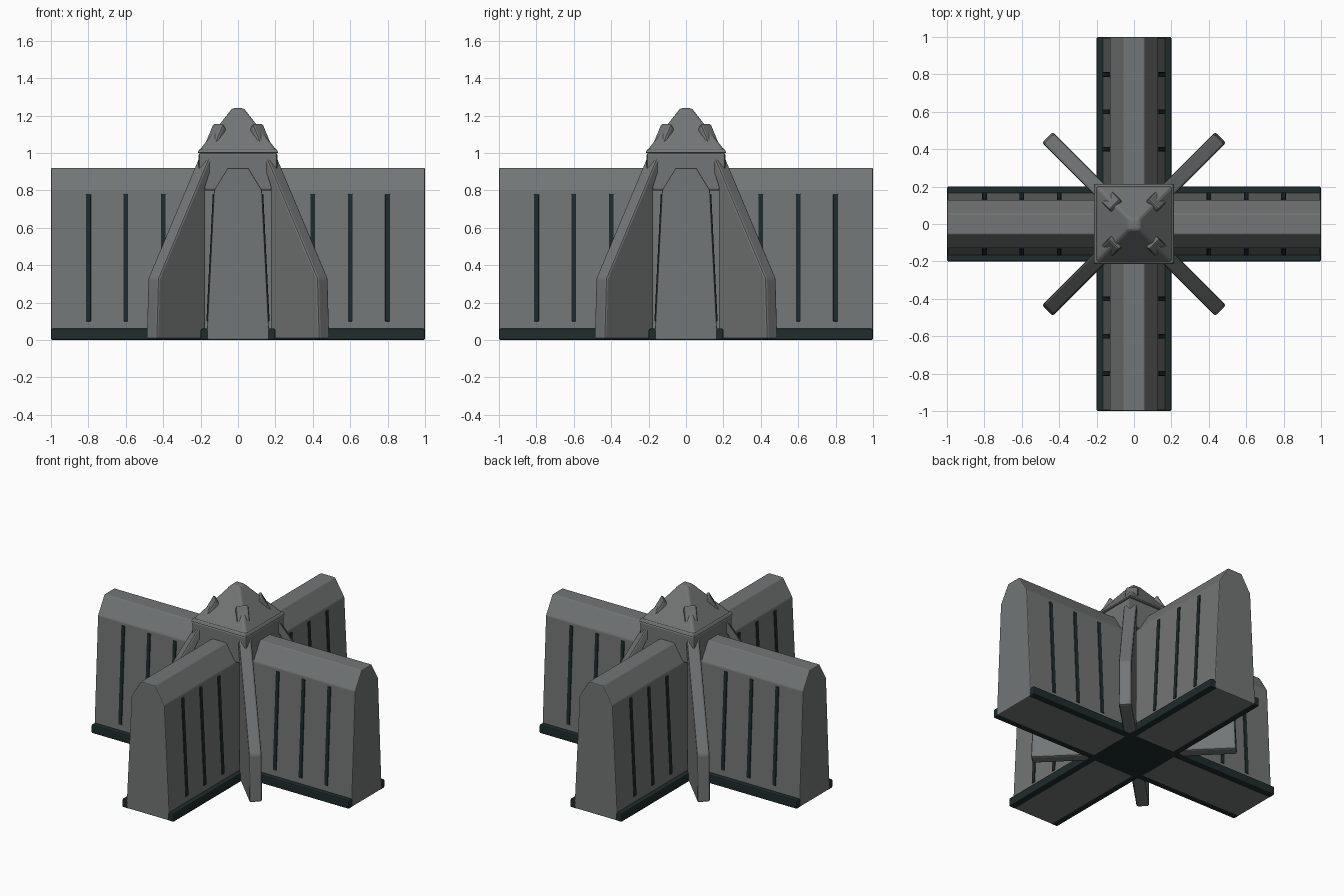
import bpy, bmesh, math
from mathutils import Matrix

if "Cube" in bpy.data.objects:
    bpy.data.objects.remove(bpy.data.objects["Cube"])


def material(name, color):
    m = bpy.data.materials.new(name)
    m.diffuse_color = (*color, 1)
    m.use_nodes = True
    m.node_tree.nodes["Principled BSDF"].inputs["Base Color"].default_value = m.diffuse_color
    return m


GREY = material("concrete_grey", (0.17, 0.18, 0.18))
DARK = material("dark_trim", (0.013, 0.025, 0.025))


def prism(name, profile, a, b, mat, frame, angle=0, bevel=0.008):
    """Extrude a 2D profile from a to b; frame maps (u, v, depth) to xyz."""
    bm = bmesh.new()
    low = [bm.verts.new(frame(u, v, a)) for u, v in profile]
    high = [bm.verts.new(frame(u, v, b)) for u, v in profile]
    bm.faces.new(low)
    bm.faces.new(high)
    n = len(profile)
    for i in range(n):
        j = (i + 1) % n
        bm.faces.new((low[i], low[j], high[j], high[i]))
    return finish(name, bm, mat, angle, bevel)


def finish(name, bm, mat, angle=0, bevel=0.008):
    bmesh.ops.recalc_face_normals(bm, faces=bm.faces)
    bm.transform(Matrix.Rotation(angle, 4, 'Z'))
    mesh = bpy.data.meshes.new(name)
    bm.to_mesh(mesh)
    bm.free()
    mesh.materials.append(mat)
    ob = bpy.data.objects.new(name, mesh)
    bpy.context.collection.objects.link(ob)
    if bevel:
        mod = ob.modifiers.new("soft_edges", 'BEVEL')
        mod.width = bevel
        mod.segments = 2
        mod.limit_method = 'ANGLE'
        mod.angle_limit = math.radians(20)
    return ob


def frustum(name, half_low, half_high, z0, z1, mat, bevel):
    bm = bmesh.new()
    bmesh.ops.create_cube(bm, size=2)
    for v in bm.verts:
        h, z = (half_high, z1) if v.co.z > 0 else (half_low, z0)
        v.co = (v.co.x * h, v.co.y * h, z)
    return finish(name, bm, mat, 0, bevel)


def along_x(u, v, d):
    return (d, u, v)


# Two crossing walls with chamfered tops
right = [(0.168, 0.002), (0.128, 0.8), (0.055, 0.92)]
wall = right + [(-u, v) for u, v in reversed(right)]
for k, label in enumerate(("x", "y")):
    turn = k * math.pi / 2
    prism(f"wall_{label}", wall, -1, 1, GREY, along_x, turn, 0.006)
    for s in (-1, 1):
        # Dark skirting along the foot of each wall
        skirt = [(s * 0.15, 0), (s * 0.2, 0), (s * 0.2, 0.06), (s * 0.15, 0.06)]
        prism(f"skirting_{label}", skirt, -1, 1, DARK, along_x, turn)
        # Upright slats following the slope of the wall
        slat = [(s * 0.15, 0.1), (s * 0.169, 0.1), (s * 0.135, 0.78), (s * 0.115, 0.78)]
        for d in (-0.8, -0.6, -0.4, 0.4, 0.6, 0.8):
            prism(f"slat_{label}", slat, d - 0.013, d + 0.013, DARK, along_x, turn, 0.003)

# Dark plate under the crossing
frustum("centre_base", 0.2, 0.2, 0, 0.05, DARK, 0)

# Tower block and pyramid roof
frustum("tower_block", 0.21, 0.21, 0.8, 1.0, GREY, 0.01)
frustum("roof_lip", 0.217, 0.207, 1.0, 1.02, GREY, 0.005)
frustum("roof", 0.208, 0.03, 1.012, 1.24, GREY, 0.012)

# Four diagonal buttresses that pierce the roof
R2 = math.sqrt(2)
fin = [(0.2, 0.005), (0.463, 0.005), (0.454, 0.33), (0.12, 1.125),
       (0.107, 1.16), (0.09, 1.13), (0.09, 0.88), (0.2, 0.88)]
fin = [(s * R2, z) for s, z in fin]
for i in range(4):
    prism("buttress", fin, -0.041, 0.041, GREY, lambda u, v, d: (u, d, v),
          math.pi / 4 + i * math.pi / 2, 0.012)
